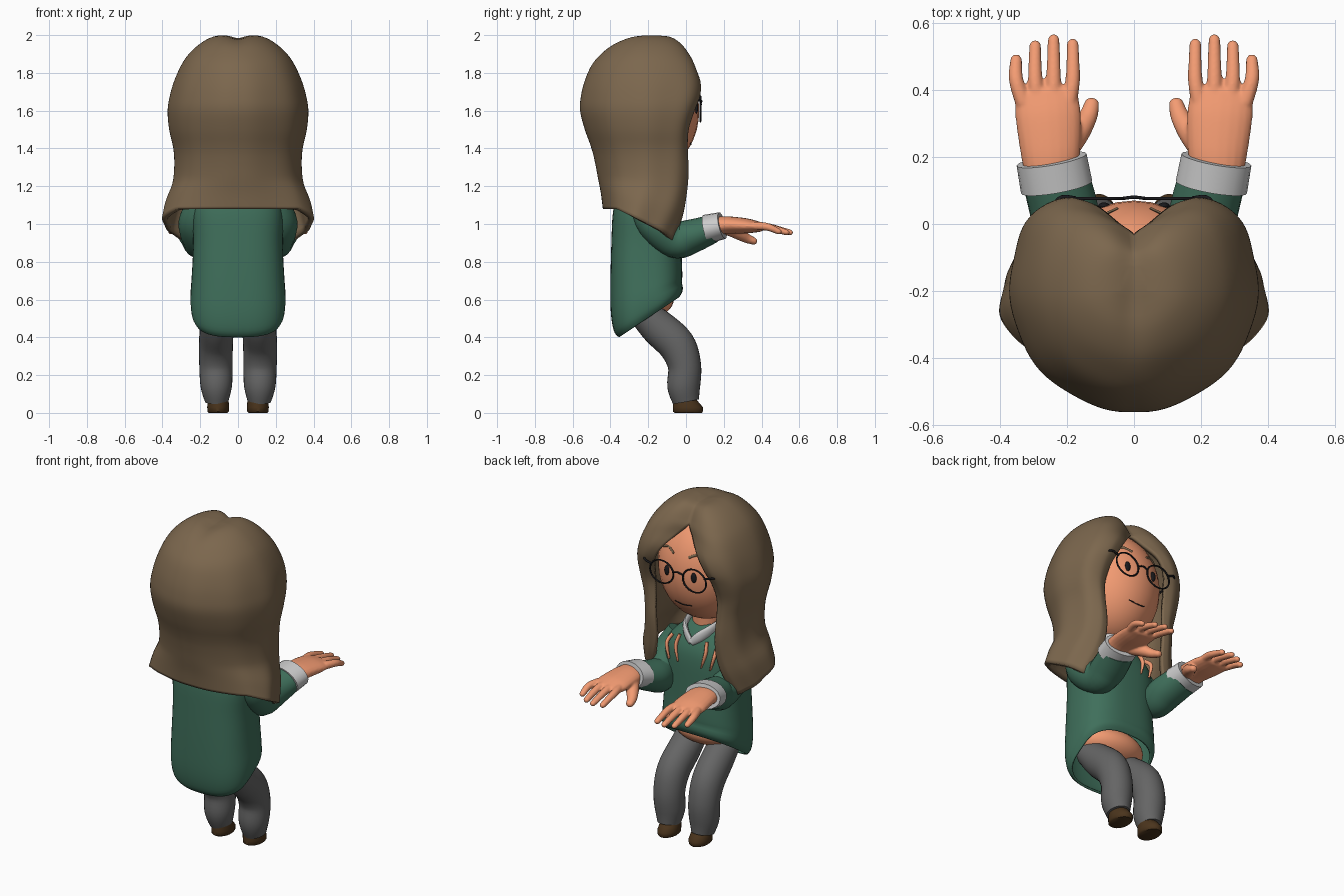
import bpy, bmesh
from math import sin, cos, pi, sqrt, exp, radians
from mathutils import Vector as V

if "Cube" in bpy.data.objects:
    bpy.data.objects.remove(bpy.data.objects["Cube"])


def material(name, *c):
    m = bpy.data.materials.new(name)
    m.diffuse_color = (*c, 1)
    m.use_nodes = True
    m.node_tree.nodes["Principled BSDF"].inputs["Base Color"].default_value = m.diffuse_color
    return m


HAIR = material("hair_brown", .2, .135, .075)
SKIN = material("skin", .9, .33, .17)
GREEN = material("green_cloth", .05, .16, .105)
GREY = material("dark_grey_cloth", .13, .13, .13)
LIGHT = material("light_cloth", .6, .6, .6)
SHOE = material("shoe_brown", .07, .035, .012)
BLACK = material("black", .01, .01, .012)


def spline(pts, n):
    """Catmull-Rom through tuples of any length."""
    out = []
    for i in range(len(pts) - 1):
        p0, p1, p2 = pts[max(i - 1, 0)], pts[i], pts[i + 1]
        p3 = pts[min(i + 2, len(pts) - 1)]
        for k in range(n):
            t = k / n
            out.append(tuple(.5 * (2 * b + (c - a) * t + (2 * a - 5 * b + 4 * c - d) * t * t
                                   + (3 * b - a - 3 * c + d) * t ** 3)
                             for a, b, c, d in zip(p0, p1, p2, p3)))
    return out + [tuple(pts[-1])]


def finish(o, mat, mirror=False):
    me = o.data
    me.materials.append(mat)
    for p in me.polygons:
        p.use_smooth = True
    me.set_sharp_from_angle(angle=radians(50))
    if mirror:
        m = o.modifiers.new("mirror", 'MIRROR')
        m.use_clip = True
    return o


def add_loft(bm, rings, closed=True, cap0=True, cap1=True):
    rows = [[bm.verts.new(p) for p in r] for r in rings]
    n = len(rows[0])
    for a, b in zip(rows, rows[1:]):
        for i in range(n if closed else n - 1):
            j = (i + 1) % n
            bm.faces.new((a[i], a[j], b[j], b[i]))
    if cap0:
        bm.faces.new(rows[0])
    if cap1:
        bm.faces.new(rows[-1])


def make(name, bm, mat, mirror=False, outward=False):
    bmesh.ops.recalc_face_normals(bm, faces=bm.faces[:])
    if outward:
        s = 0
        for f in bm.faces:
            c = f.calc_center_median()
            s += f.normal.dot(c - V((0, -.2, c.z))) * f.calc_area()
        if s < 0:
            bmesh.ops.reverse_faces(bm, faces=bm.faces[:])
    me = bpy.data.meshes.new(name)
    bm.to_mesh(me)
    bm.free()
    o = bpy.data.objects.new(name, me)
    bpy.context.collection.objects.link(o)
    return finish(o, mat, mirror)


def add_tube(bm, pts, ref=(1, 0, 0), seg=20, n=5, dome=False):
    """pts: (x, y, z, radius along ref, radius across)"""
    P = spline(pts, n)
    if dome:
        d = (V(P[-1][:3]) - V(P[-2][:3])).normalized()
        x, y, z, a, b = P[-1]
        for g in (25, 50, 70, 83):
            q = V((x, y, z)) + d * b * sin(radians(g))
            P.append((*q, a * cos(radians(g)), b * cos(radians(g))))
    rings = []
    for i, p in enumerate(P):
        t = (V(P[min(i + 1, len(P) - 1)][:3]) - V(P[max(i - 1, 0)][:3])).normalized()
        s = V(ref)
        s = (s - t * s.dot(t)).normalized()
        u = s.cross(t)
        rings.append([V(p[:3]) + s * p[3] * cos(2 * pi * k / seg) + u * p[4] * sin(2 * pi * k / seg)
                      for k in range(seg)])
    add_loft(bm, rings)


def tube(name, pts, mat, mirror=True, **kw):
    bm = bmesh.new()
    add_tube(bm, pts, **kw)
    return make(name, bm, mat, mirror)


def ball(name, loc, scale, mat, mirror=False):
    bm = bmesh.new()
    bmesh.ops.create_uvsphere(bm, u_segments=32, v_segments=20, radius=1)
    for v in bm.verts:
        v.co = V(a * b + c for a, b, c in zip(v.co, scale, loc))
    return make(name, bm, mat, mirror)


def face_y(x, z):
    return -.2 + .27 * sqrt(1 - (x / .27) ** 2 - ((z - 1.6) / .33) ** 2)


def clamp(v):
    return min(1, max(0, v))


# Hair: half shell, levels of (z, half width, back y, front edge y, opening, bulge)
levels = [(2.004, .04, -.20, -.13, 0, .01), (1.992, .13, -.30, -.09, 0, .03),
          (1.955, .2, -.385, -.06, 0, .06), (1.9, .26, -.45, -.03, 0, .08),
          (1.84, .3, -.5, .0, .04, .085), (1.76, .335, -.535, .055, .11, .055),
          (1.68, .358, -.555, .06, .16, .045), (1.6, .37, -.56, .03, .19, .045),
          (1.5, .362, -.535, .0, .205, .04), (1.4, .34, -.5, .0, .205, .03),
          (1.3, .335, -.48, .01, .2, .02), (1.2, .345, -.465, .0, .2, .02),
          (1.1, .38, -.45, -.02, .23, .01), (1.0, .4, -.44, -.07, .28, 0)]
rings = []
for z, a, yb, ye, w, b in spline(levels, 4):
    w, ring = max(w, 0), []
    ym = -.2 - .06 * clamp((1.2 - z) / .2)
    N = 24
    for i in range(2 * N + 1):
        t = i / N * pi / 2
        if i <= N:
            x = w + (a - w) * sin(t)
            y = ym + (ye - ym) * cos(t) + b * sin(2 * t)
            hem = .91 + .12 * (i / N) ** 1.3
        else:
            x, y = a * sin(t), ym + (yb - ym) * -cos(t)
            hem = 1.03 + .05 * clamp((i - N) / (.4 * N))
        wave = 1 + .007 * sin(9 * t) * (i > 3) * clamp((1.95 - z) * 4)
        x, y = x * wave, ym + (y - ym) * wave
        h = z if z > 1.4 else 1.4 - (1.4 - z) / .4 * (1.4 - hem)
        h -= .02 * exp(-(x / .05) ** 2) * clamp((z - 1.8) * 8) * clamp((y + .45) * 5)  # parting
        ring.append((0 if i == 2 * N else x, y, h))
    rings.append(ring)
bm = bmesh.new()
add_loft(bm, rings, closed=False, cap1=False)
hair = make("hair", bm, HAIR, mirror=True, outward=True)
sol = hair.modifiers.new("thickness", 'SOLIDIFY')
sol.thickness, sol.offset = .03, -1

# Head and facial features
ball("head", (0, -.2, 1.6), (.27, .27, .33), SKIN)
tube("neck", [(0, -.2, 1.1, .08, .08), (0, -.2, 1.4, .08, .08)], SKIN, mirror=False)
ball("eye", (.09, face_y(.09, 1.615), 1.615), (.017, .01, .03), BLACK, True)
tube("eyebrow", [(x, face_y(x, z) + .002, z, .004, .007) for x, z in ((.05, 1.725), (.1, 1.745), (.15, 1.725))],
     HAIR, ref=(0, 1, 0), seg=8)
tube("mouth", [(x, face_y(x, 1.42 + z), 1.42 + z, .003, .003) for x, z in ((-.055, .005), (0, 0), (.055, .008))],
     BLACK, mirror=False, ref=(0, 0, 1), seg=8)

# Glasses
bpy.ops.mesh.primitive_torus_add(location=(0, 0, 0), major_radius=.078, minor_radius=.005,
                                 major_segments=40, minor_segments=8)
rim = bpy.context.object
rim.name = "glasses_rim"
for v in rim.data.vertices:
    x, y, z = v.co
    v.co = (x + .11, .076 + z, 1.61 + y * .87)
finish(rim, BLACK, True)
tube("glasses_bridge", [(-.035, .076, 1.625, .005, .005), (0, .08, 1.635, .005, .005), (.035, .076, 1.625, .005, .005)],
     BLACK, mirror=False, ref=(0, 0, 1), seg=8)
tube("glasses_temple", [(.175, .077, 1.64, .006, .006), (.225, .075, 1.655, .006, .006),
                        (.255, .0, 1.65, .006, .006), (.275, -.18, 1.64, .006, .006)],
     BLACK, ref=(0, 0, 1), seg=8)

# Torso: shirt with hem sloping up toward the front
rings = []
for z, a, d in spline([(1.25, .08, .08), (1.2, .15, .12), (1.13, .215, .16), (1.05, .24, .178), (.9, .237, .185),
                       (.7, .245, .19), (.55, .252, .188), (.45, .245, .172), (.4, .225, .145)], 4):
    ring = []
    for k in range(48):
        c, s = cos(2 * pi * k / 48), sin(2 * pi * k / 48)
        x = a * abs(c) ** .75 * (1 if c > 0 else -1)
        y = -.21 + d * abs(s) ** .75 * (1 if s > 0 else -1)
        if z < .55:
            y += .03 * (.55 - z) / .15 * (s > 0)
        hem = .40 + .667 * (y + .355)
        ring.append((x, y, z if z > .8 else .8 - (.8 - z) / .4 * (.8 - hem)))
    rings.append(ring)
bm = bmesh.new()
add_loft(bm, rings, cap1=False)
shirt = make("shirt", bm, GREEN, outward=True)
sol = shirt.modifiers.new("thickness", 'SOLIDIFY')
sol.thickness, sol.offset = .012, -1
ball("hips", (0, -.215, .6), (.21, .15, .1), SKIN)
tube("collar", [(0, -.29, 1.25, .03, .012), (.09, -.22, 1.25, .03, .014), (.085, -.12, 1.235, .03, .014),
                (.045, -.07, 1.2, .03, .014), (0, -.05, 1.16, .02, .012)], LIGHT, ref=(0, 0, 1), seg=12)
for i, x in enumerate((.09, .15)):
    tube(f"chest_stripe_{i + 1}", [(x, -.07 - i * .015, 1.18 - i * .02, .008, .012), (x + .01, -.045, 1.12, .01, .012),
                                   (x - .01, -.035, 1.04, .005, .01)], SKIN, seg=10, dome=True)

# Arms
tube("sleeve", [(.19, -.22, 1.12, .07, .08), (.225, -.17, 1.01, .09, .095), (.205, -.06, .92, .09, .1),
                (.207, .03, .935, .102, .09), (.235, .14, .975, .1, .075)], GREEN)
tube("cuff", [(.231, .11, .972, .108, .078), (.246, .192, .992, .106, .072)], LIGHT)

# Hand: palm, fingers and thumb fused
bm = bmesh.new()
add_tube(bm, [(.25, .16, .99, .08, .05), (.25, .22, .995, .09, .046), (.256, .32, .99, .098, .04),
              (.262, .385, .985, .094, .028)], dome=True)
for x0, x, tip, z in ((.195, .183, .555, .955), (.24, .24, .568, .955), (.287, .295, .55, .955),
                      (.33, .352, .508, .96)):
    add_tube(bm, [(x0, .36, .99, .024, .023), (x, .43, .985, .022, .021), (x, tip - .017, z, .018, .016)],
             seg=12, dome=True)
add_tube(bm, [(.215, .2, .985, .035, .035), (.17, .27, .955, .037, .035), (.138, .32, .925, .029, .026),
              (.126, .358, .91, .023, .02)], seg=14, dome=True)
hand = make("hand", bm, SKIN)
r = hand.modifiers.new("fuse", 'REMESH')
r.mode, r.voxel_size, r.use_smooth_shade = 'VOXEL', .006, True
s = hand.modifiers.new("soften", 'SMOOTH')
s.factor, s.iterations = .5, 4
hand.modifiers.new("mirror", 'MIRROR')

# Legs and shoes
tube("trouser_leg", [(.11, -.24, .54, .088, .075), (.112, -.15, .455, .09, .095), (.117, -.05, .36, .09, .098),
                     (.117, -.008, .25, .088, .088), (.115, -.012, .14, .083, .087), (.113, .0, .06, .062, .07)],
     GREY, seg=28)
bm = bmesh.new()
rings = []
for z, a, d, cy in ((0, .05, .072, .012), (.008, .057, .08, .01), (.03, .058, .08, .01),
                    (.055, .056, .068, .0), (.085, .05, .055, -.01)):
    rings.append([(.105 + a * cos(2 * pi * k / 28), cy + d * sin(2 * pi * k / 28), z) for k in range(28)])
add_loft(bm, rings)
make("shoe", bm, SHOE, True)
